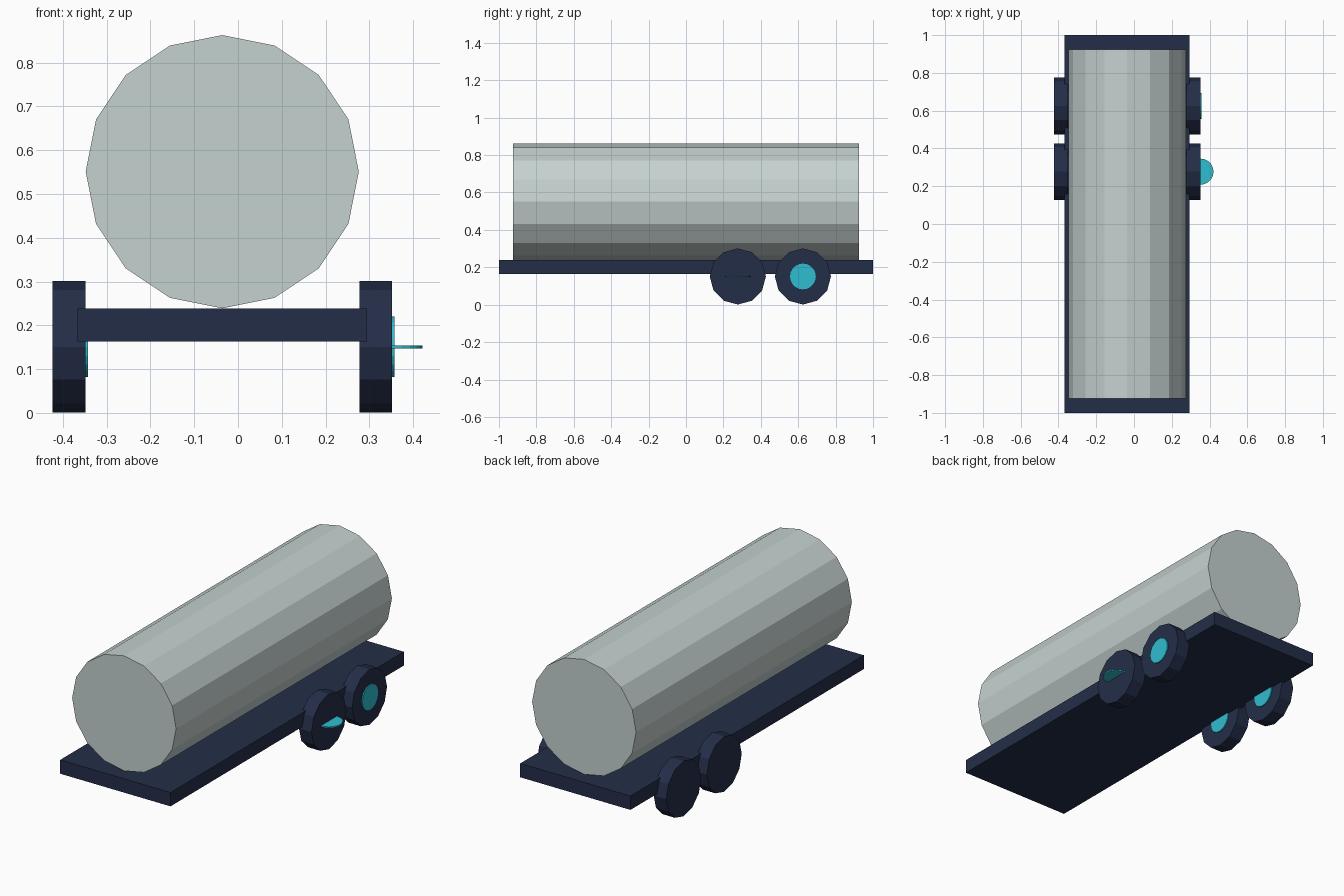
import bpy
from math import radians

cube = bpy.data.objects.get("Cube")
if cube:
    bpy.data.objects.remove(cube, do_unlink=True)


def make_material(name, rgb):
    mat = bpy.data.materials.new(name)
    mat.use_nodes = True
    color = (*rgb, 1.0)
    mat.diffuse_color = color
    mat.node_tree.nodes["Principled BSDF"].inputs["Base Color"].default_value = color
    return mat


silver = make_material("silver grey", (0.56, 0.64, 0.63))
navy = make_material("dark navy", (0.017, 0.027, 0.065))
cyan = make_material("bright cyan", (0.028, 0.51, 0.63))


def finish(name, mat):
    obj = bpy.context.object
    obj.name = obj.data.name = name
    bpy.ops.object.transform_apply(location=False, rotation=True, scale=True)
    obj.data.materials.append(mat)
    return obj


def cylinder(name, mat, center, radius, depth, sides, rotation):
    bpy.ops.mesh.primitive_cylinder_add(
        vertices=sides, radius=radius, depth=depth, location=center,
        rotation=[radians(a) for a in rotation])
    return finish(name, mat)


ALONG_X = (0, 90, 0)
ALONG_Y = (90, 0, 0)
ALONG_Z = (0, 0, 0)
BED_X = -0.036

# Flat trailer bed
bpy.ops.mesh.primitive_cube_add(size=1, location=(BED_X, 0, 0.201))
bpy.context.object.scale = (0.662, 2.0, 0.075)
finish("trailer_bed", navy)

# Faceted tank lying along the bed
cylinder("tank", silver, (BED_X, 0, 0.551), 0.312, 1.85, 16, ALONG_Y)

# Two axles of wheels; every hub sits on the wheel's +x face
WHEEL_Z, WHEEL_R, WHEEL_W = 0.151, 0.15, 0.075
HUB_R, HUB_T = 0.069, 0.007
for axle, y in (("front", 0.277), ("rear", 0.625)):
    for side, x in (("right", -0.386), ("left", 0.3145)):
        cylinder(f"{axle}_{side}_wheel", navy, (x, y, WHEEL_Z),
                 WHEEL_R, WHEEL_W, 12, ALONG_X)
        face_x = x + WHEEL_W / 2
        # The front left hub plate lies flat, half sunk into its wheel
        flat = (axle, side) == ("front", "left")
        hub_x = face_x if flat else face_x + HUB_T / 2 - 0.001
        cylinder(f"{axle}_{side}_hub", cyan, (hub_x, y, WHEEL_Z),
                 HUB_R, HUB_T, 20, ALONG_Z if flat else ALONG_X)
